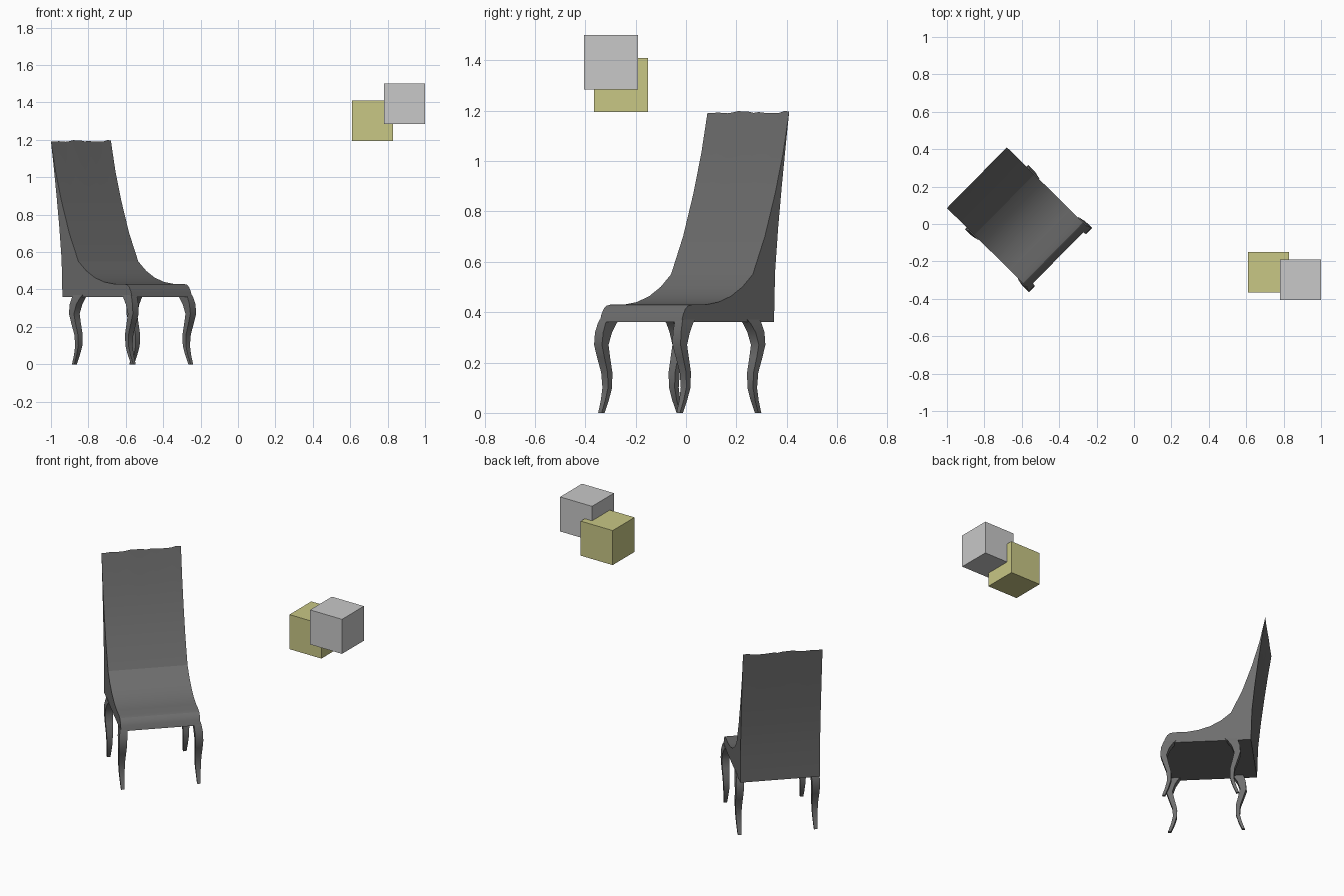
import bpy, bmesh, math, random
from mathutils import Vector

random.seed(4)
if "Cube" in bpy.data.objects:
    bpy.data.objects.remove(bpy.data.objects["Cube"], do_unlink=True)


def material(name, rgb):
    m = bpy.data.materials.new(name)
    m.use_nodes = True
    col = (*rgb, 1)
    m.diffuse_color = col
    m.node_tree.nodes["Principled BSDF"].inputs["Base Color"].default_value = col
    return m


dark_grey = material("dark_grey", (0.155, 0.155, 0.155))
silver = material("silver", (0.58, 0.58, 0.58))
olive = material("olive", (0.58, 0.57, 0.235))

# Chair frame: s runs from back to front, t runs across the width
ORIGIN = Vector((-0.84, 0.2475, 0))
AHEAD = Vector((0.712, -0.702, 0))
ACROSS = Vector((0.702, 0.712, 0))
HALF = 0.228
MIDDLE = 0.388


def place(s, t, z):
    return ORIGIN + AHEAD * s + ACROSS * t + Vector((0, 0, z))


def loft(name, rings, mat, angle):
    """Skin a list of equal closed rings and cap both ends."""
    bm = bmesh.new()
    loops = [[bm.verts.new(p) for p in ring] for ring in rings]
    n = len(loops[0])
    for a, b in zip(loops, loops[1:]):
        for i in range(n):
            j = (i + 1) % n
            bm.faces.new((a[i], a[j], b[j], b[i]))
    bm.faces.new(loops[0])
    bm.faces.new(loops[-1])
    bmesh.ops.recalc_face_normals(bm, faces=bm.faces)
    mesh = bpy.data.meshes.new(name)
    bm.to_mesh(mesh)
    bm.free()
    ob = bpy.data.objects.new(name, mesh)
    bpy.context.collection.objects.link(ob)
    mesh.materials.append(mat)
    if angle:
        bpy.ops.object.select_all(action='DESELECT')
        ob.select_set(True)
        bpy.context.view_layer.objects.active = ob
        bpy.ops.object.shade_smooth_by_angle(angle=math.radians(angle))
    return ob


# Seat and backrest: one side profile, swept across the width
profile = [
    (0.0, 1.193), (0.035, 1.03), (0.08, 0.87), (0.138, 0.70), (0.206, 0.55),
    (0.265, 0.50), (0.33, 0.463), (0.40, 0.44), (0.47, 0.43), (0.548, 0.43),
    (0.572, 0.425), (0.588, 0.412), (0.60, 0.39), (0.61, 0.36),
    (0.086, 0.36), (0.08, 0.56), (0.062, 0.74), (0.042, 0.90), (0.02, 1.06),
]
COLUMNS = 16
rings = []
for c in range(COLUMNS + 1):
    t = HALF * (2 * c / COLUMNS - 1)
    ring = [place(s, t, z) for s, z in profile]
    ring[0].z += random.uniform(-0.004, 0.006)  # slightly uneven top edge
    rings.append(ring)
loft("seat_and_backrest", rings, dark_grey, 25)

# Curved legs: height, outer s, depth, outward and inward offset from the side
leg_rings = [
    (0.37, 0.606, 0.07, 0.004, 0.037),
    (0.355, 0.613, 0.062, 0.007, 0.036),
    (0.32, 0.624, 0.05, 0.012, 0.034),
    (0.27, 0.628, 0.037, 0.013, 0.031),
    (0.22, 0.612, 0.032, 0.012, 0.029),
    (0.16, 0.592, 0.027, 0.009, 0.027),
    (0.10, 0.588, 0.023, 0.006, 0.025),
    (0.05, 0.600, 0.02, 0.003, 0.022),
    (0.0, 0.618, 0.017, 0.0, 0.019),
]
for end, forward in (("front", 1), ("back", -1)):
    for hand, side in (("left", 1), ("right", -1)):
        rings = []
        for z, s, depth, out, inn in leg_rings:
            corners = ((s, HALF + out), (s, HALF - inn),
                       (s - depth, HALF - inn), (s - depth, HALF + out))
            rings.append([place(MIDDLE + forward * (a - MIDDLE), side * b, z)
                          for a, b in corners])
        loft(f"{end}_{hand}_leg", rings, dark_grey, 35)


# Two floating cubes
def box(name, lo, hi, mat):
    rings = [[Vector((x, y, z)) for x, y in
              ((lo[0], lo[1]), (hi[0], lo[1]), (hi[0], hi[1]), (lo[0], hi[1]))]
             for z in (lo[2], hi[2])]
    loft(name, rings, mat, 0)


box("silver_cube", (0.78, -0.405, 1.285), (1.0, -0.19, 1.5), silver)
box("olive_cube", (0.61, -0.365, 1.195), (0.83, -0.15, 1.41), olive)
